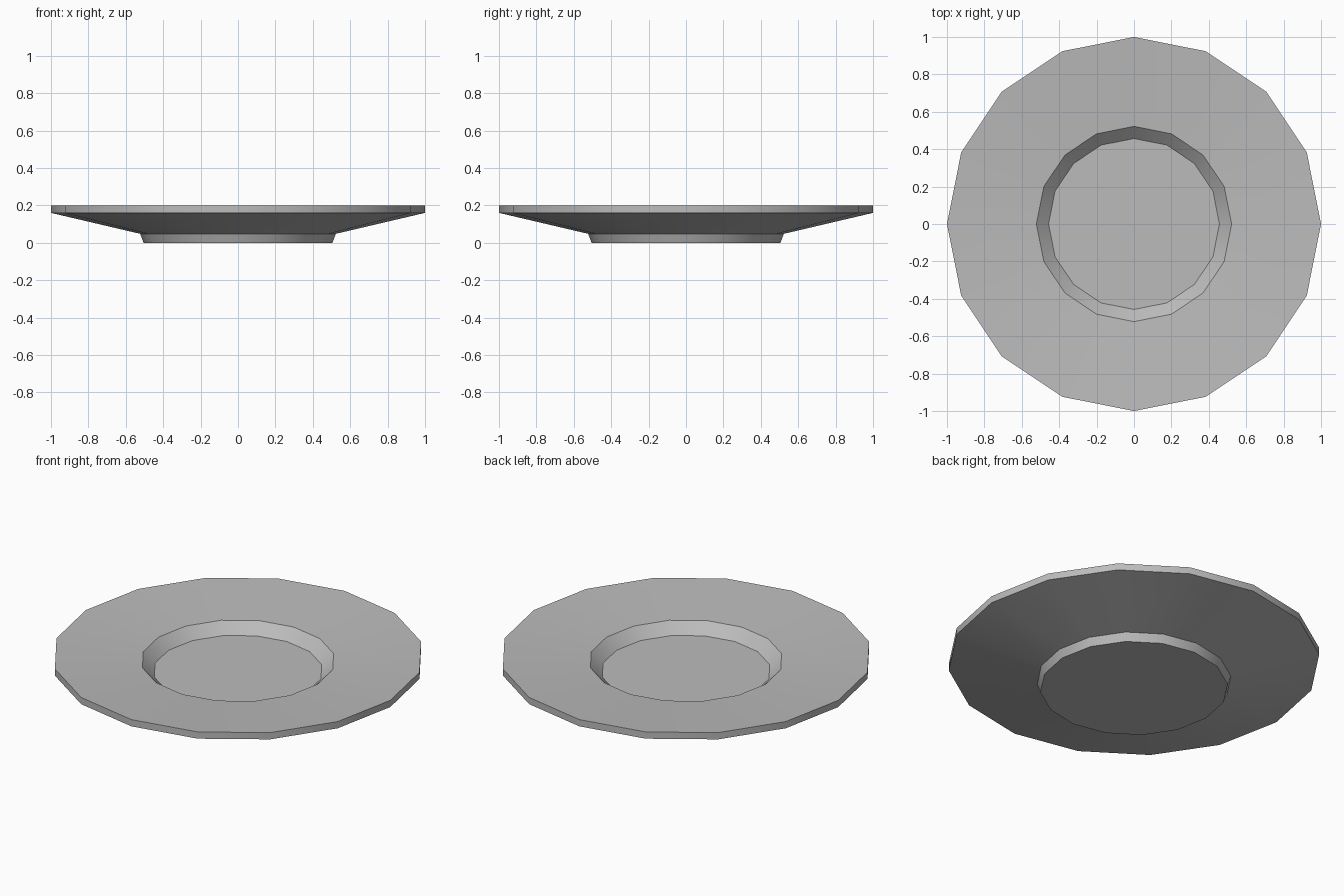
import bpy, bmesh, math

if "Cube" in bpy.data.objects:
    bpy.data.objects.remove(bpy.data.objects["Cube"])

SIDES = 16
# Plate cross-section (radius, height), from underside centre outwards and back to the well
PROFILE = [(0.505, 0.0), (0.523, 0.048), (1.0, 0.16), (1.0, 0.2), (0.522, 0.168), (0.457, 0.107)]

grey = bpy.data.materials.new("plain grey")
grey.diffuse_color = (0.5, 0.5, 0.5, 1)
grey.use_nodes = True
grey.node_tree.nodes["Principled BSDF"].inputs["Base Color"].default_value = grey.diffuse_color

# Plate: stacked rings joined by flat quads, capped at foot and well
bm = bmesh.new()
rings = []
for r, z in PROFILE:
    rings.append([bm.verts.new((r * math.cos(math.tau * i / SIDES),
                                r * math.sin(math.tau * i / SIDES), z)) for i in range(SIDES)])
for a, b in zip(rings, rings[1:]):
    for i in range(SIDES):
        j = (i + 1) % SIDES
        bm.faces.new((a[i], a[j], b[j], b[i]))
bm.faces.new(rings[0][::-1])
bm.faces.new(rings[-1])
bmesh.ops.recalc_face_normals(bm, faces=bm.faces)

mesh = bpy.data.meshes.new("plate")
bm.to_mesh(mesh)
bm.free()
mesh.materials.append(grey)
plate = bpy.data.objects.new("plate", mesh)
bpy.context.collection.objects.link(plate)

# Soft shading around the plate, crisp rims
bpy.context.view_layer.objects.active = plate
plate.select_set(True)
bpy.ops.object.shade_smooth_by_angle(angle=math.radians(30))
